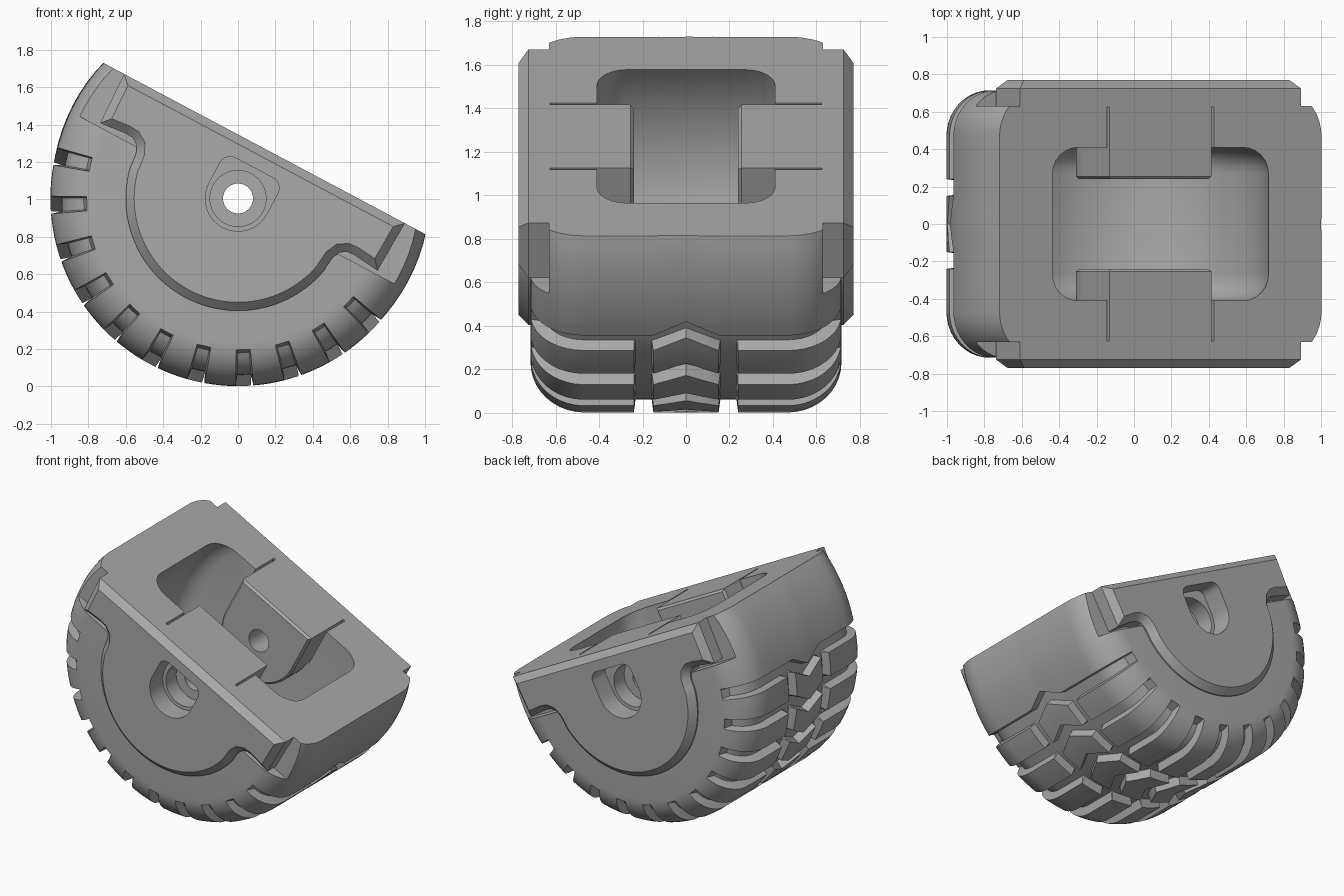
import bpy, bmesh
from math import sin, cos, pi, radians
from mathutils import Matrix

cube = bpy.data.objects.get("Cube")
if cube:
    bpy.data.objects.remove(cube)

TILT, AXLE_Z, R, TOP = radians(28), 1.005, 1.003, 0.302
GROOVE = 0.06

grey = bpy.data.materials.new("plain grey")
grey.use_nodes = True
colour = (0.4, 0.4, 0.4, 1)
grey.diffuse_color = colour
grey.node_tree.nodes["Principled BSDF"].inputs["Base Color"].default_value = colour


def finish_mesh(name, bm):
    bmesh.ops.recalc_face_normals(bm, faces=bm.faces)
    mesh = bpy.data.meshes.new(name)
    bm.to_mesh(mesh)
    bm.free()
    mesh.materials.append(grey)
    ob = bpy.data.objects.new(name, mesh)
    bpy.context.collection.objects.link(ob)
    return ob


def prism(name, outline, y0, y1, bevel=0):
    """Extrude an x-z outline from y0 to y1, chamfering the y1 end."""
    bm = bmesh.new()
    base = bm.faces.new([bm.verts.new((x, y0, z)) for x, z in outline])
    ext = bmesh.ops.extrude_face_region(bm, geom=[base], use_keep_orig=True)
    moved = [g for g in ext["geom"] if isinstance(g, bmesh.types.BMVert)]
    bmesh.ops.translate(bm, verts=moved, vec=(0, y1 - y0, 0))
    if bevel:
        rim = [e for e in bm.edges if all(v in moved for v in e.verts)]
        bmesh.ops.bevel(bm, geom=rim, offset=bevel, segments=1, affect='EDGES')
    return finish_mesh(name, bm)


def box(name, x0, x1, y0, y1, z0, z1):
    return prism(name, [(x0, z0), (x1, z0), (x1, z1), (x0, z1)], y0, y1)


def arc(r, a0, a1, n, cx=0, cz=0):
    """Arc points; angle zero points straight down."""
    steps = [radians(a0 + (a1 - a0) * i / n) for i in range(n + 1)]
    return [(cx + r * sin(a), cz - r * cos(a)) for a in steps]


def lathe(name, grid):
    """Closed skin over rows of points around the axle, with capped sides."""
    bm = bmesh.new()
    rows = [[bm.verts.new(p) for p in row] for row in grid]
    for a, b in zip(rows, rows[1:] + rows[:1]):
        for i in range(len(a) - 1):
            bm.faces.new((a[i], a[i + 1], b[i + 1], b[i]))
    bm.faces.new([row[0] for row in rows])
    bm.faces.new([row[-1] for row in rows])
    return finish_mesh(name, bm)


def cut(target, cutters):
    bpy.context.view_layer.objects.active = target
    for c in cutters:
        mod = target.modifiers.new("cut", 'BOOLEAN')
        mod.operation, mod.solver, mod.object = 'DIFFERENCE', 'EXACT', c
        bpy.ops.object.modifier_apply(modifier=mod.name)


# Tyre cross-section: (y, r, normal y, normal r, kind)
half = [(0, R, 0, 1, "tread"), (0.08, R, 0, 1, "tread"), (0.15, R, 0, 1, "tread"),
        (0.158, R, 0, 1, "ring"), (0.232, R, 0, 1, "ring"), (0.24, R, 0, 1, "tread"),
        (0.36, R, 0, 1, "tread")]
for i in range(11):
    t = pi / 2 * i / 10
    half.append((0.47 + 0.245 * sin(t), R - 0.23 * (1 - cos(t)), sin(t), cos(t),
                 "tread" if i < 9 else "side"))
half.append((0.715, 0.05, 1, 0, "side"))
section = [(-y, r, -ny, nr, k) for y, r, ny, nr, k in half[:0:-1]] + half

# Angular stations: groove walls and floors, then plain rows between
rows = []
for c in range(-75, 76, 15):
    rows += [(c - 2.7, 0), (c - 2.2, 1), (c + 2.2, 1), (c + 2.7, 0)]
    if c < 75:
        rows += [(c + k, 0) for k in (5, 7.5, 10)]
rows += [(a, 0) for a in range(80, 281, 4)]

grid = []
for deg, in_groove in rows:
    away = deg if deg <= 180 else 360 - deg
    flare = 1 + 0.018 * max(0, min(1, (abs(away) - 78) / 28))
    line = []
    for y, r, ny, nr, kind in section:
        sunk = (in_groove and kind != "side") or (kind == "ring" and abs(deg) < 77)
        d = GROOVE if sunk else 0
        a = radians(deg) + 0.08 * max(0, 1 - abs(y) / 0.15)   # chevron centre band
        rr = (r - d * nr) * flare
        line.append((rr * sin(a), y - d * ny, -rr * cos(a)))
    grid.append(line)
tyre = lathe("tyre_body", grid)

# Rounded inner cavity
cav = [(0.0, 0.72), (0.27, 0.72)]
cav += [(0.27 + 0.14 * sin(t), 0.58 + 0.14 * cos(t)) for t in [pi / 12 * i for i in range(1, 7)]]
cav += [(0.41, 0.02)]
cav = [(-y, r) for y, r in cav[:0:-1]] + cav
cavity = lathe("cavity_cutter", [[(r * sin(a), y, -r * cos(a)) for y, r in cav]
                                 for a in [2 * pi * i / 72 for i in range(72)]])

# Cutters for the flat top, shoulder notches, block slots and axle holes
top_cut = box("top_cutter", -2, 2, -2, 2, TOP, 2)
slot = box("slot_cutter", -0.325, 0.325, -0.64, 0.64, -0.01, 1)
bore = prism("bore_cutter", arc(0.08, 0, 352.5, 47), -1, 1)
keyhole = arc(0.175, -90, 90, 20) + arc(0.06, 90, 180, 5, 0.115, 0.125) \
    + arc(0.06, 180, 270, 5, -0.115, 0.125)
notches, recesses = [], []
for s in (1, -1):
    notches.append(box("notch_cutter", -2, 2, s * 0.63, s * 1, -0.01, 1))
    recesses.append(prism("keyhole_cutter", keyhole, s * 0.62, s * 1))
    recesses.append(prism("counterbore_cutter", arc(0.15, 0, 350, 35), s * 0.5, s * 0.9))
holes = [bore] + recesses
cut(tyre, [top_cut, cavity, slot] + notches + holes)

# Side plates and inner hub blocks
side = [(0.85, TOP), (0.84, 0.01), (0.69, 0.025), (0.65, 0.022), (0.615, 0.0),
        (0.595, -0.04), (0.588, -0.1)] + arc(0.6, 78, 0, 26)
plate_outline = side + [(-x, z) for x, z in side[-2::-1]]
block_outline = arc(0.31, -90, 90, 30) + [(0.31, TOP), (-0.31, TOP)]
parts = [tyre]
for s, word in ((-1, "front"), (1, "back")):
    plate = prism(word + "_side_plate", plate_outline, s * 0.625, s * 0.77, 0.045)
    block = prism(word + "_hub_block", block_outline, s * 0.66, s * 0.24, 0.015)
    cut(plate, holes)
    cut(block, holes)
    parts += [plate, block]

for c in [top_cut, cavity, slot] + notches + holes:
    bpy.data.objects.remove(c)

# Tilt into place and shade
place = Matrix.Translation((0, 0, AXLE_Z)) @ Matrix.Rotation(TILT, 4, 'Y')
bpy.ops.object.select_all(action='DESELECT')
for ob in parts:
    ob.data.transform(place)
    ob.select_set(True)
bpy.context.view_layer.objects.active = tyre
bpy.ops.object.shade_smooth_by_angle(angle=radians(30))
